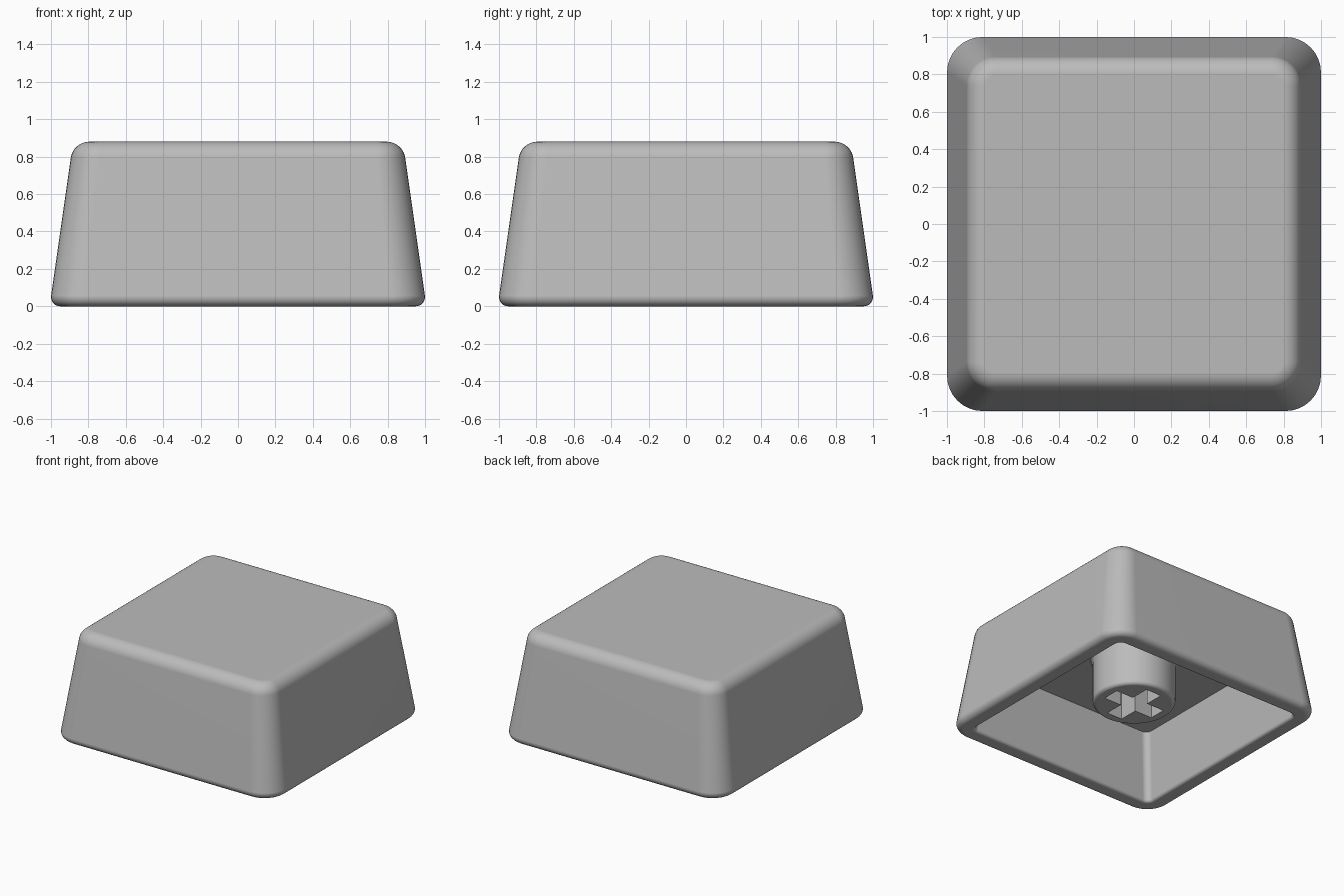
import bpy, bmesh, math

if "Cube" in bpy.data.objects:
    bpy.data.objects.remove(bpy.data.objects["Cube"])

grey = bpy.data.materials.new("grey plastic")
grey.diffuse_color = (0.50, 0.50, 0.50, 1)
grey.use_nodes = True
grey.node_tree.nodes["Principled BSDF"].inputs["Base Color"].default_value = grey.diffuse_color


def arc(cx, cz, r, a0, a1, n):
    """Points of an arc in the profile plane, angles in degrees."""
    return [(cx + r * math.cos(math.radians(a0 + (a1 - a0) * i / n)),
             cz + r * math.sin(math.radians(a0 + (a1 - a0) * i / n))) for i in range(n + 1)]


def rounded_square(half, r, z, n=8):
    pts = []
    for k in range(4):
        sx, sy = [(1, 1), (-1, 1), (-1, -1), (1, -1)][k]
        for i in range(n + 1):
            a = math.pi / 2 * (k + i / n)
            pts.append((sx * (half - r) + r * math.cos(a), sy * (half - r) + r * math.sin(a), z))
    return pts


def circle(r, z, n=64):
    return [(r * math.cos(2 * math.pi * i / n), r * math.sin(2 * math.pi * i / n), z) for i in range(n)]


def loft(name, rings):
    """Skin a stack of equal-length rings and cap both ends."""
    bm = bmesh.new()
    vs = [[bm.verts.new(p) for p in ring] for ring in rings]
    n = len(vs[0])
    for a, b in zip(vs, vs[1:]):
        for i in range(n):
            j = (i + 1) % n
            bm.faces.new((a[i], a[j], b[j], b[i]))
    bm.faces.new(vs[0])
    bm.faces.new(vs[-1])
    bmesh.ops.recalc_face_normals(bm, faces=bm.faces)
    me = bpy.data.meshes.new(name)
    bm.to_mesh(me)
    bm.free()
    me.materials.append(grey)
    ob = bpy.data.objects.new(name, me)
    bpy.context.collection.objects.link(ob)
    return ob


def activate(ob):
    bpy.ops.object.select_all(action='DESELECT')
    ob.select_set(True)
    bpy.context.view_layer.objects.active = ob


def smooth(ob):
    activate(ob)
    bpy.ops.object.shade_smooth_by_angle(angle=math.radians(35))
    mod = ob.modifiers.new("even_shading", 'WEIGHTED_NORMAL')
    mod.keep_sharp = True


# Key shell: cavity ceiling, down the inner wall, round the rim, up the outside, over the top
CEIL = 0.55
rings = [rounded_square(0.79, 0.05, CEIL), rounded_square(0.857, 0.05, 0.025)]
rings += [rounded_square(h, 0.05 + h - 0.857, z) for h, z in arc(0.882, 0.025, 0.025, 200, 270, 4)]
rings += [rounded_square(h, 0.19 + h - 1.0, z) for h, z in arc(0.95, 0.05, 0.05, -90, 8, 8)]
rings += [rounded_square(h, 0.155 + h - 0.895, z) for h, z in arc(0.795, 0.78, 0.1, 8, 90, 10)]
shell = loft("key_shell", rings)

# Stem: round post with softened lower edge and a small flare at the ceiling
profile = arc(0.28, 0.19, 0.03, -90, 0, 5) + arc(0.34, CEIL - 0.03, 0.03, 180, 90, 5)
profile.append((0.34, CEIL + 0.02))
stem = loft("stem", [circle(r, z) for r, z in profile])

# Cross-shaped socket cut up into the stem
L, W = 0.228, 0.07
cross = [(L, -W), (L, W), (W, W), (W, L), (-W, L), (-W, W),
         (-L, W), (-L, -W), (-W, -W), (-W, -L), (W, -L), (W, -W)]
cutter = loft("socket_cutter", [[(x, y, z) for x, y in cross] for z in (0.1, CEIL - 0.01)])
cutter.hide_render = True
cut = stem.modifiers.new("socket", 'BOOLEAN')
cut.operation = 'DIFFERENCE'
cut.solver = 'EXACT'
cut.object = cutter
activate(stem)
bpy.ops.object.modifier_apply(modifier=cut.name)
bpy.data.objects.remove(cutter)

for ob in (shell, stem):
    smooth(ob)
